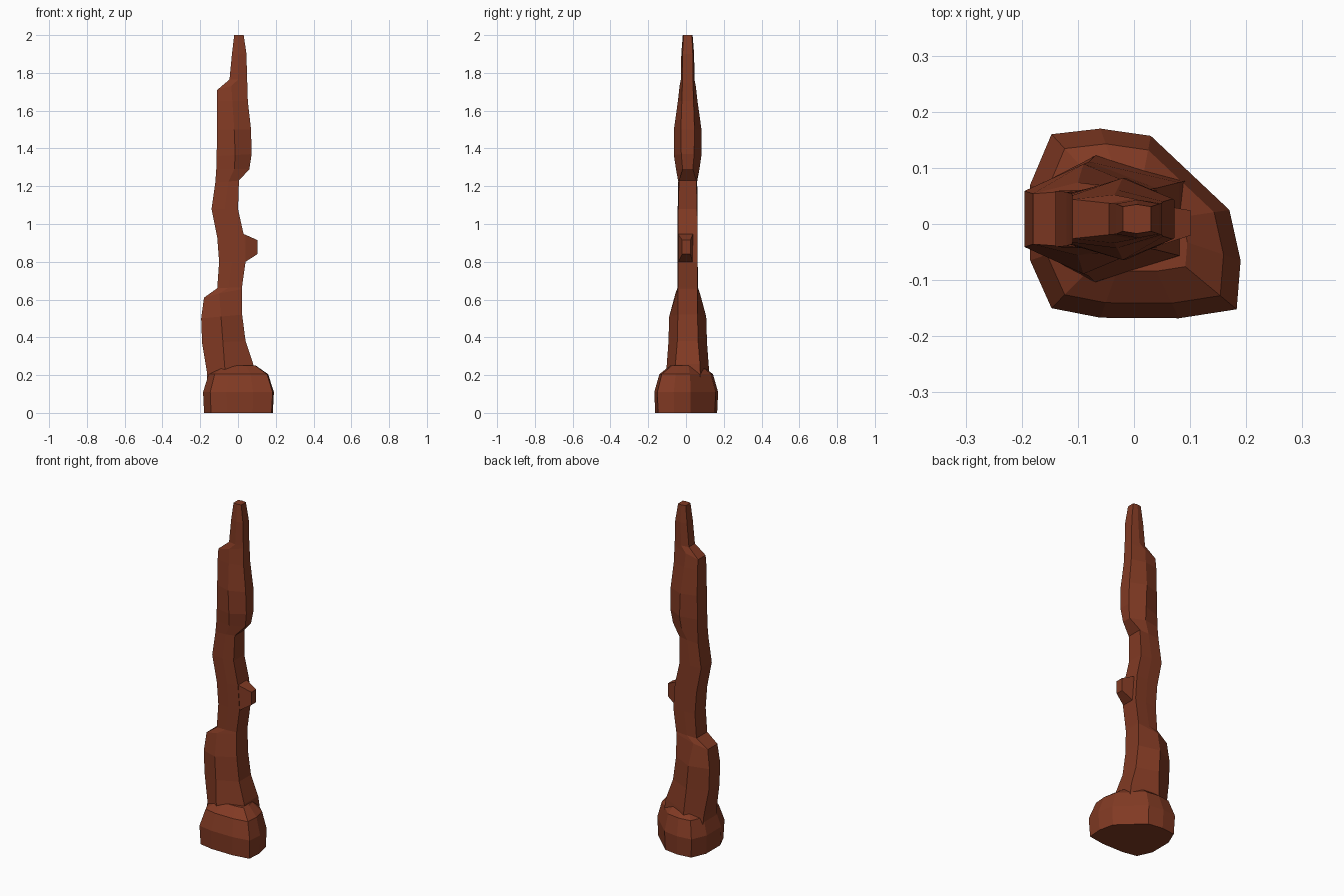
import bpy, bmesh

rock = bpy.data.materials.new("red_rock")
rock.diffuse_color = (0.22, 0.042, 0.017, 1)


def loft(name, rings):
    """Skin a list of equal-length point rings and cap both ends."""
    bm = bmesh.new()
    loops = [[bm.verts.new(p) for p in ring] for ring in rings]
    n = len(loops[0])
    for a, b in zip(loops, loops[1:]):
        for i in range(n):
            j = (i + 1) % n
            bm.faces.new((a[i], a[j], b[j], b[i]))
    bm.faces.new(loops[0][::-1])
    bm.faces.new(loops[-1])
    bmesh.ops.recalc_face_normals(bm, faces=bm.faces)
    mesh = bpy.data.meshes.new(name)
    bm.to_mesh(mesh)
    bm.free()
    mesh.materials.append(rock)
    obj = bpy.data.objects.new(name, mesh)
    bpy.context.collection.objects.link(obj)
    return obj


def hexagon(zl, z, xl, xm, xr, hl, hm, hr, yc=0.009):
    """Six-sided section: blunt left end, side ridges, blunt right end."""
    zm = (zl + z) / 2
    return [(xl, yc - hl, zl), (xm, yc - hm, zm), (xr, yc - hr, z),
            (xr, yc + hr, z), (xm, yc + hm, zm), (xl, yc + hl, zl)]


# Spire: left z, right z, left/ridge/right x, left/ridge/right half depth
sections = [
    (0.12, 0.12, -0.16, -0.06, 0.10, 0.07, 0.12, 0.07),
    (0.22, 0.26, -0.165, -0.07, 0.08, 0.06, 0.112, 0.065),
    (0.37, 0.38, -0.19, -0.08, 0.04, 0.05, 0.102, 0.055),
    (0.50, 0.52, -0.195, -0.09, 0.022, 0.05, 0.098, 0.052),
    (0.61, 0.655, -0.18, -0.10, 0.02, 0.045, 0.065, 0.052),
    (0.66, 0.665, -0.11, -0.05, 0.021, 0.05, 0.054, 0.052),
    (0.80, 0.80, -0.10, -0.03, 0.04, 0.05, 0.053, 0.052),
    (0.93, 0.945, -0.11, -0.04, 0.03, 0.05, 0.053, 0.052),
    (1.08, 1.08, -0.14, -0.07, 0.0, 0.05, 0.053, 0.05),
    (1.22, 1.23, -0.12, -0.05, 0.005, 0.048, 0.05, 0.046),
    (1.29, 1.29, -0.115, -0.02, 0.06, 0.046, 0.062, 0.027),
    (1.36, 1.37, -0.113, -0.015, 0.072, 0.046, 0.073, 0.034),
    (1.50, 1.50, -0.111, -0.02, 0.069, 0.045, 0.073, 0.036),
    (1.65, 1.65, -0.11, -0.03, 0.052, 0.042, 0.052, 0.031),
    (1.71, 1.75, -0.11, -0.035, 0.049, 0.035, 0.043, 0.028),
    (1.765, 1.765, -0.045, 0.0, 0.048, 0.028, 0.036, 0.028),
    (1.90, 1.90, -0.032, 0.007, 0.045, 0.027, 0.034, 0.027),
    (2.0, 2.0, -0.02, 0.005, 0.03, 0.022, 0.026, 0.022),
]
loft("spire", [hexagon(*s) for s in sections])

# Rounded boulder foot
outline = [(-0.147, -0.15), (-0.06, -0.167), (0.08, -0.168), (0.183, -0.152),
           (0.19, -0.065), (0.17, 0.025), (0.03, 0.157), (-0.06, 0.17),
           (-0.147, 0.16), (-0.185, 0.07), (-0.185, -0.065)]
levels = [(0, 0.97), (0.11, 1.0), (0.205, 0.84), (0.25, 0.5)]
loft("boulder_base", [[(x * s, y * s, z) for x, y in outline] for z, s in levels])

# Small knob on the right side
knob = [(0.0, -0.043, 0.04, 0.79, 0.955), (0.04, -0.04, 0.035, 0.80, 0.943),
        (0.102, -0.02, 0.024, 0.84, 0.915)]
loft("side_knob", [[(x, y0, z0), (x, y1, z0), (x, y1, z1), (x, y0, z1)]
                   for x, y0, y1, z0, z1 in knob])
